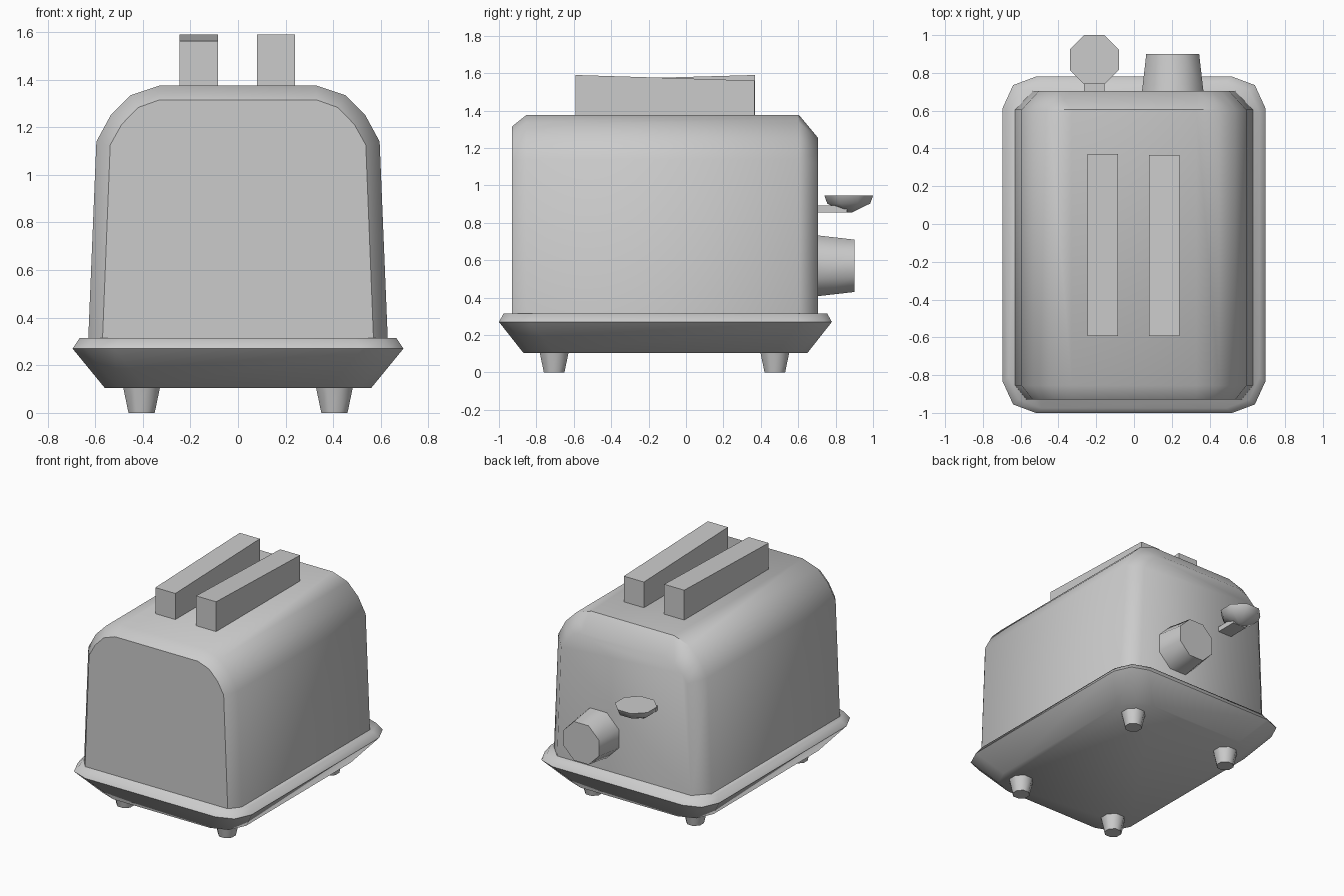
import bpy, bmesh
from math import radians, pi, cos, sin
from mathutils import Vector

if "Cube" in bpy.data.objects:
    bpy.data.objects.remove(bpy.data.objects["Cube"])


def loft(name, rings, angle):
    """Skin equal-length rings of points, cap both ends, smooth by angle."""
    bm = bmesh.new()
    loops = [[bm.verts.new(p) for p in ring] for ring in rings]
    n = len(loops[0])
    for a, b in zip(loops, loops[1:]):
        for i in range(n):
            j = (i + 1) % n
            bm.faces.new((a[i], a[j], b[j], b[i]))
    bm.faces.new(loops[0])
    bm.faces.new(loops[-1])
    bmesh.ops.recalc_face_normals(bm, faces=bm.faces)
    me = bpy.data.meshes.new(name)
    bm.to_mesh(me)
    bm.free()
    ob = bpy.data.objects.new(name, me)
    bpy.context.collection.objects.link(ob)
    bpy.ops.object.select_all(action='DESELECT')
    ob.select_set(True)
    bpy.context.view_layer.objects.active = ob
    bpy.ops.object.shade_smooth_by_angle(angle=radians(angle))
    return ob


def turned(name, centre, axis, stations, angle=50):
    """Flat-sided octagonal solid; stations are (axis position, flat radius)."""
    rings = []
    for t, r in stations:
        ring = []
        for k in range(8):
            a = pi / 8 + k * pi / 4
            u, v = r / cos(pi / 8) * cos(a), r / cos(pi / 8) * sin(a)
            if axis == 'Z':
                ring.append((centre[0] + u, centre[1] + v, t))
            else:
                ring.append((centre[0] + u, t, centre[1] + v))
        rings.append(ring)
    return loft(name, rings, angle)


def box(name, x, y, z_low, z_front, z_back):
    """Box with a top that slopes from front to back."""
    ring = [(x[0], y[0]), (x[1], y[0]), (x[1], y[1]), (x[0], y[1])]
    tops = (z_front, z_front, z_back, z_back)
    return loft(name, [[(*p, z_low) for p in ring],
                       [(*p, t) for p, t in zip(ring, tops)]], 20)


# body: arched profile with outward directions, inset at the chamfered ends
arch = [((0.63, 0.29), (1, 0)), ((0.595, 1.14), (0.97, 0.24)),
        ((0.535, 1.25), (0.77, 0.64)), ((0.45, 1.335), (0.5, 0.87)),
        ((0.33, 1.375), (0, 1))]


def arch_ring(y, inset, top_inset):
    half = [(p[0] - d[0] * inset, y, p[1] - d[1] * top_inset) for p, d in arch]
    return half + [(-x, yy, z) for x, yy, z in reversed(half)]


loft("body", [arch_ring(-0.93, 0.06, 0.06), arch_ring(-0.855, 0, 0),
              arch_ring(0.605, 0, 0), arch_ring(0.705, 0.095, 0.12)], 47)


# base tray: flared rounded rectangle
def tray_ring(z, hx, y0, y1):
    corner = [(0, 0.165), (0.055, 0.045), (0.175, 0)]
    back = [(hx - a, y1 - b, z) for a, b in corner]
    front = [(hx - a, y0 + b, z) for a, b in reversed(corner)]
    right = front + back
    return right + [(-x, y, zz) for x, y, zz in reversed(right)]


loft("base_tray", [tray_ring(0.105, 0.56, -0.87, 0.65),
                   tray_ring(0.27, 0.695, -1.0, 0.78),
                   tray_ring(0.315, 0.665, -0.975, 0.755)], 55)

# feet
for x, side in ((-0.405, "left"), (0.405, "right")):
    for y, end in ((-0.705, "front"), (0.475, "back")):
        turned(f"foot_{end}_{side}", (x, y), 'Z', [(0, 0.055), (0.12, 0.08)])

# bread slices, tilted opposite ways
box("bread_slice_left", (-0.245, -0.085), (-0.592, 0.37), 1.3, 1.563, 1.59)
box("bread_slice_right", (0.08, 0.24), (-0.592, 0.365), 1.3, 1.59, 1.56)

# lever: stalk and dished thumb pad
box("lever_stalk", (-0.265, -0.155), (0.68, 0.86), 0.855, 0.892, 0.892)
turned("lever_pad", (-0.21, 0.87), 'Z',
       [(0.856, 0.02), (0.903, 0.115), (0.945, 0.13)])

# browning knob
turned("browning_knob", (0.205, 0.57), 'Y',
       [(0.69, 0.164), (0.90, 0.14)])
